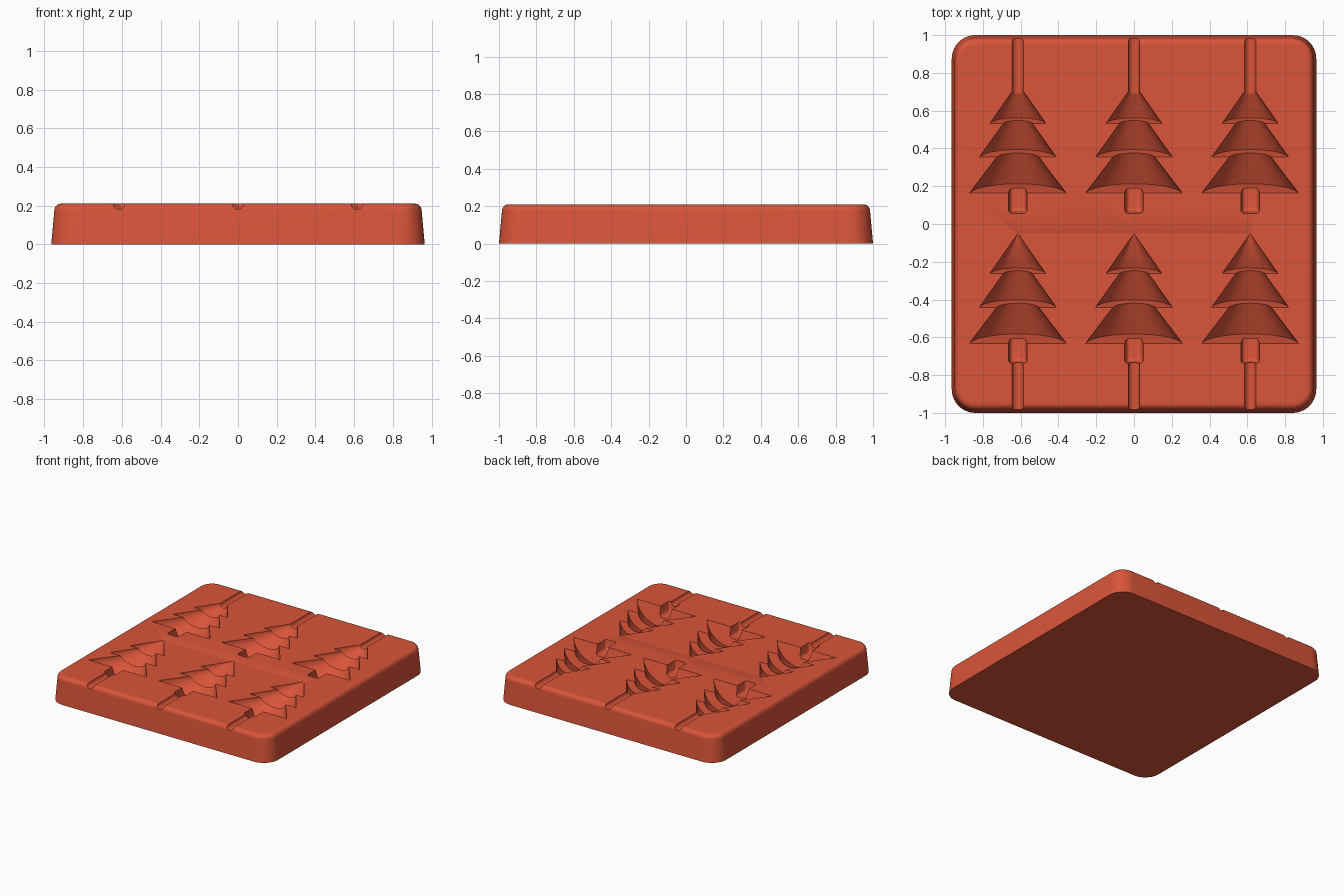
import bpy, bmesh
from math import sin, cos, pi, radians
from mathutils import Matrix, Vector

cube = bpy.data.objects.get("Cube")
if cube:
    bpy.data.objects.remove(cube, do_unlink=True)

TOP = 0.21
COLUMNS = (-0.615, 0, 0.615)
ROWS = (0, -0.795)
AXIS = TOP + 0.0005   # cutters are centred a hair above the top face

red = bpy.data.materials.new("terracotta_red")
red.use_nodes = True
red.diffuse_color = (0.70, 0.09, 0.041, 1)
bsdf = next(n for n in red.node_tree.nodes if n.type == "BSDF_PRINCIPLED")
bsdf.inputs["Base Color"].default_value = red.diffuse_color
bsdf.inputs["Roughness"].default_value = 0.6


def to_object(bm, name):
    bmesh.ops.recalc_face_normals(bm, faces=bm.faces)
    mesh = bpy.data.meshes.new(name)
    bm.to_mesh(mesh)
    bm.free()
    obj = bpy.data.objects.new(name, mesh)
    bpy.context.collection.objects.link(obj)
    mesh.materials.append(red)
    return obj


def bridge(bm, a, b):
    for i in range(len(a)):
        j = (i + 1) % len(a)
        bm.faces.new((a[i], a[j], b[j], b[i]))


def rounded_ring(bm, hx, hy, radius, z, steps=10):
    """Rounded rectangle of vertices at height z."""
    ring = []
    for q, (sx, sy) in enumerate(((1, 1), (-1, 1), (-1, -1), (1, -1))):
        for k in range(steps + 1):
            a = (q + k / steps) * pi / 2
            ring.append(bm.verts.new((sx * (hx - radius) + radius * cos(a),
                                      sy * (hy - radius) + radius * sin(a), z)))
    return ring


def make_block():
    """Drafted slab with rounded corners and a rounded top rim."""
    rim = 0.035
    profile = [(0, 0), (0.016, TOP - rim)]
    for k in range(1, 7):
        a = k / 6 * pi / 2
        profile.append((0.016 + rim * (1 - cos(a)), TOP - rim * (1 - sin(a))))
    profile.append((0.058, TOP))
    bm = bmesh.new()
    rings = [rounded_ring(bm, 0.965 - d, 1 - d, 0.125 - d, z) for d, z in profile]
    for a, b in zip(rings, rings[1:]):
        bridge(bm, a, b)
    bm.faces.new(rings[0])
    bm.faces.new(rings[-1])
    return to_object(bm, "mould_block")


def add_bough(bm, x, dy, apex, base, radius, squash=0.65, draft=0.35, segs=48):
    """Lying cone whose base plane leans, so the wall is drafted."""
    length = apex - base
    tip = bm.verts.new((x, apex + dy, AXIS))
    ring = []
    for i in range(segs):
        a = (i + 0.5) / segs * 2 * pi
        down = squash * radius * sin(a)
        s = length / (length + draft * down)
        ring.append(bm.verts.new((x + s * radius * cos(a),
                                  apex - length * s + dy, AXIS - s * down)))
    for i in range(segs):
        bm.faces.new((tip, ring[i], ring[(i + 1) % segs]))
    bm.faces.new(ring)


def add_trunk(bm, x, dy):
    """Short tapered pocket with softened edges."""
    part = bmesh.new()
    bmesh.ops.create_cube(part, size=1)
    for v in part.verts:
        low = v.co.z < 0
        v.co.x *= 0.08 if low else 0.106
        v.co.y = (0.068 if low else 0.052) if v.co.y < 0 else 0.23
        v.co.z = TOP - 0.075 if low else TOP + 0.03
    bmesh.ops.bevel(part, geom=list(part.edges), offset=0.018, segments=4,
                    profile=0.5, affect="EDGES")
    bmesh.ops.translate(part, verts=part.verts, vec=Vector((x, dy, 0)))
    temp = bpy.data.meshes.new("trunk_part")
    part.to_mesh(temp)
    part.free()
    bm.from_mesh(temp)
    bpy.data.meshes.remove(temp)


def add_channel(bm, x, y0, y1, radius=0.03):
    """Round stick channel running along y."""
    place = Matrix.Translation((x, (y0 + y1) / 2, AXIS)) @ Matrix.Rotation(pi / 2, 4, "X")
    place = place @ Matrix.Rotation(pi / 24, 4, "Z")
    bmesh.ops.create_cone(bm, cap_ends=True, segments=24, radius1=radius,
                          radius2=radius, depth=abs(y1 - y0), matrix=place)


def carve(block, bm, name):
    cutter = to_object(bm, name)
    cutter.hide_render = True
    mod = block.modifiers.new(name, "BOOLEAN")
    mod.operation = "DIFFERENCE"
    mod.solver = "EXACT"
    mod.object = cutter
    bpy.context.view_layer.objects.active = block
    bpy.ops.object.modifier_apply(modifier=mod.name)
    bpy.data.objects.remove(cutter, do_unlink=True)


block = make_block()
spots = [(x, dy) for x in COLUMNS for dy in ROWS]

# Three tiers of boughs: apex, base and half width
for n, tier in enumerate(((0.745, 0.533, 0.148), (0.64, 0.354, 0.204), (0.5, 0.163, 0.257))):
    bm = bmesh.new()
    for x, dy in spots:
        add_bough(bm, x, dy, *tier)
    carve(block, bm, f"bough_cutter_{n + 1}")

# Trunks
bm = bmesh.new()
for x, dy in spots:
    add_trunk(bm, x, dy)
carve(block, bm, "trunk_cutter")

# Stick channels to the back and front edges
bm = bmesh.new()
for x in COLUMNS:
    add_channel(bm, x, 0.69, 1.1)
    add_channel(bm, x, -0.71, -1.1)
carve(block, bm, "channel_cutter")

bpy.ops.object.select_all(action="DESELECT")
block.select_set(True)
bpy.context.view_layer.objects.active = block
bpy.ops.object.shade_smooth_by_angle(angle=radians(32))
